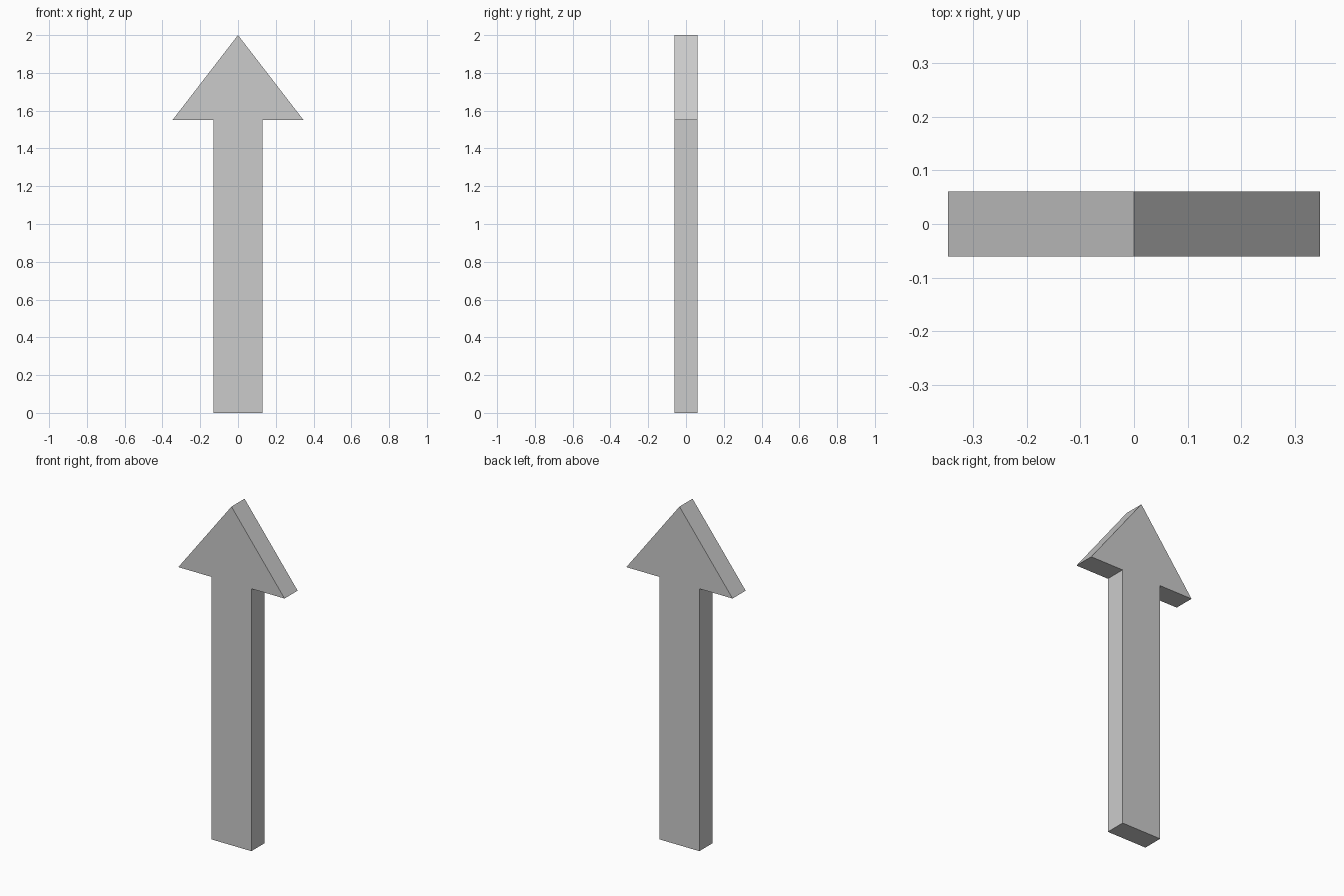
import bpy
import bmesh

if "Cube" in bpy.data.objects:
    bpy.data.objects.remove(bpy.data.objects["Cube"])

HALF_DEPTH = 0.061

# Right half of the arrow outline (x, z), from the foot up to the tip
half = [(0.13, 0.0), (0.13, 1.55), (0.347, 1.55)]
outline = half + [(0.0, 2.0)] + [(-x, z) for x, z in reversed(half)]

# Arrow: one flat outline extruded front to back
bm = bmesh.new()
front = bm.faces.new([bm.verts.new((x, -HALF_DEPTH, z)) for x, z in outline])
extruded = bmesh.ops.extrude_face_region(bm, geom=[front], use_keep_orig=True)
back_verts = [g for g in extruded["geom"] if isinstance(g, bmesh.types.BMVert)]
bmesh.ops.translate(bm, verts=back_verts, vec=(0, 2 * HALF_DEPTH, 0))
bmesh.ops.recalc_face_normals(bm, faces=bm.faces)

mesh = bpy.data.meshes.new("arrow")
bm.to_mesh(mesh)
bm.free()
bpy.context.collection.objects.link(bpy.data.objects.new("arrow", mesh))
